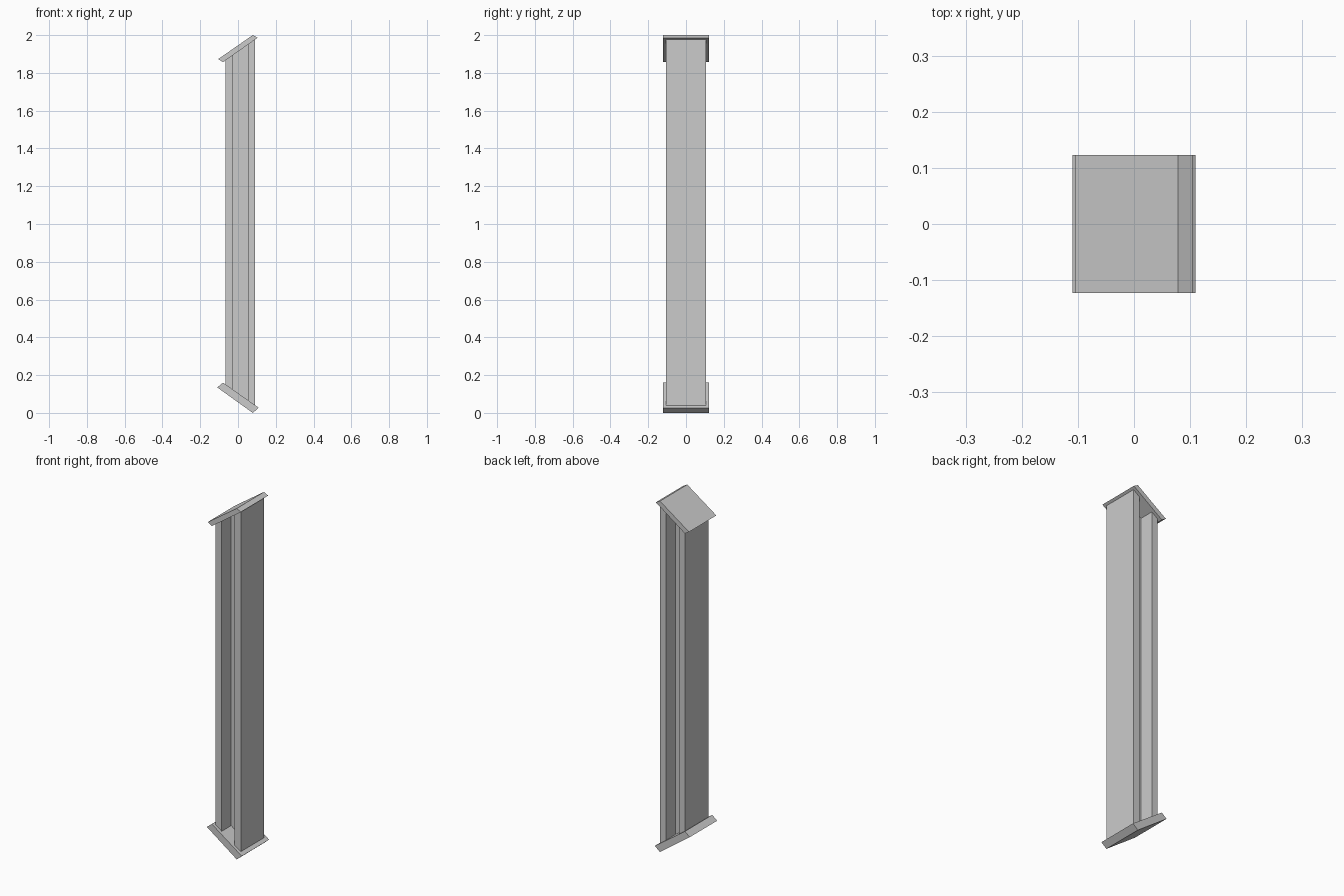
import bpy, bmesh

if "Cube" in bpy.data.objects:
    bpy.data.objects.remove(bpy.data.objects["Cube"])


def prism(name, base, offset=None, top=None):
    """Closed prism between a base polygon and a matching far polygon."""
    bm = bmesh.new()
    far = top if top else [tuple(a + b for a, b in zip(p, offset)) for p in base]
    lo = [bm.verts.new(p) for p in base]
    hi = [bm.verts.new(p) for p in far]
    bm.faces.new(lo)
    bm.faces.new(hi)
    n = len(lo)
    for i in range(n):
        j = (i + 1) % n
        bm.faces.new((lo[i], lo[j], hi[j], hi[i]))
    bmesh.ops.recalc_face_normals(bm, faces=bm.faces)
    me = bpy.data.meshes.new(name)
    bm.to_mesh(me)
    bm.free()
    ob = bpy.data.objects.new(name, me)
    bpy.context.collection.objects.link(ob)
    return ob


# Slanted end plates: side outline in x, z, extruded across y
PLATE_Y = 0.123
plates = {
    "top_plate": [(-0.105, 1.873), (0.078, 2.0), (0.104, 1.986), (-0.079, 1.857)],
    "bottom_plate": [(-0.11, 0.135), (-0.079, 0.16), (0.11, 0.027), (0.078, 0.0)],
}
for name, outline in plates.items():
    prism(name, [(x, -PLATE_Y, z) for x, z in outline], offset=(0, 2 * PLATE_Y, 0))

# I-section beam, mitred to sit on the plates
X0, X1, X2, X3 = -0.067, -0.029, 0.053, 0.091
FLANGE, WEB = 0.105, 0.02
half = [(X0, FLANGE), (X1, FLANGE), (X1, WEB), (X2, WEB), (X2, FLANGE), (X3, FLANGE)]
section = half + [(x, -y) for x, y in reversed(half)]
prism("beam",
      [(x, y, 0.158 - 0.704 * (x + 0.079)) for x, y in section],
      top=[(x, y, 1.859 + 0.705 * (x + 0.079)) for x, y in section])
